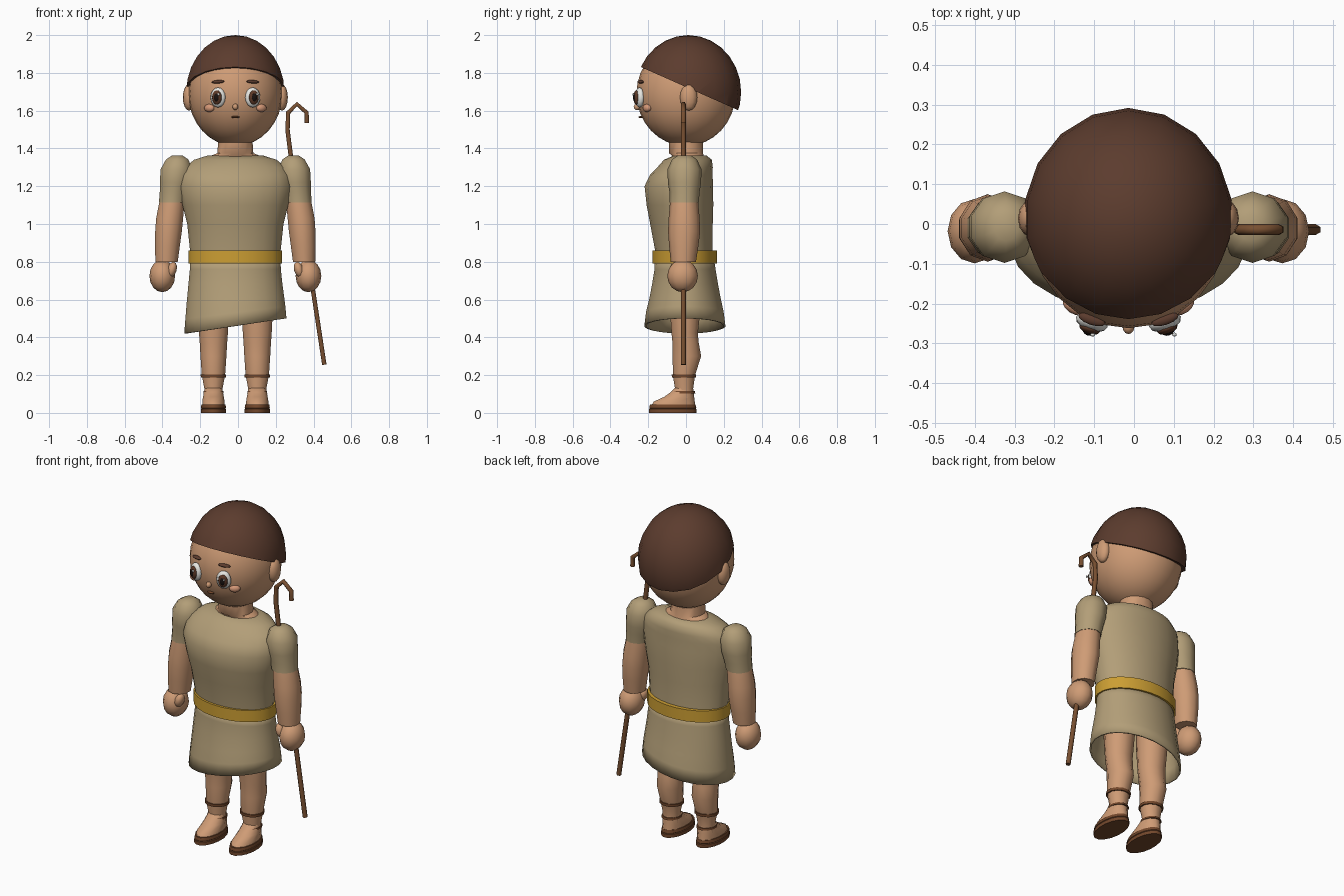
import bpy, bmesh, math
from mathutils import Vector

if "Cube" in bpy.data.objects:
    bpy.data.objects.remove(bpy.data.objects["Cube"])

X0 = -0.014  # the body's centre line


def mat(name, r, g, b):
    m = bpy.data.materials.new(name)
    m.diffuse_color = [((c + 0.055) / 1.055) ** 2.4 for c in (r, g, b)] + [1]
    m.use_nodes = True
    m.node_tree.nodes["Principled BSDF"].inputs["Base Color"].default_value = m.diffuse_color
    return m


SKIN = mat("skin", .81, .61, .46)
CLOTH = mat("tan_cloth", .70, .62, .47)
HAIR = mat("dark_brown_hair", .36, .235, .18)
GOLD = mat("gold", .80, .62, .20)
LEATHER = mat("leather", .45, .28, .17)
WOOD = mat("wood", .47, .31, .19)
WHITE = mat("eye_white", .92, .92, .90)
IRIS = mat("iris_brown", .36, .22, .15)
BLACK = mat("pupil_black", .10, .07, .06)
BLUSH = mat("blush", .84, .60, .47)


def finish(name, bm, material, angle=50):
    bmesh.ops.recalc_face_normals(bm, faces=bm.faces)
    me = bpy.data.meshes.new(name)
    bm.to_mesh(me)
    bm.free()
    me.materials.append(material)
    ob = bpy.data.objects.new(name, me)
    bpy.context.collection.objects.link(ob)
    bpy.ops.object.select_all(action='DESELECT')
    ob.select_set(True)
    bpy.context.view_layer.objects.active = ob
    bpy.ops.object.shade_smooth_by_angle(angle=math.radians(angle))
    return ob


def loft(name, rings, material, n=16, caps=True, shear=None, angle=50):
    """Stack of ellipses: (z, centre x, centre y, radius x, radius y)."""
    bm = bmesh.new()
    loops = []
    for z, cx, cy, rx, ry in rings:
        loop = []
        for i in range(n):
            a = 2 * math.pi * (i + .5) / n
            x = cx + rx * math.cos(a)
            dz = shear(x, z) if shear else 0
            loop.append(bm.verts.new((x, cy + ry * math.sin(a), z + dz)))
        loops.append(loop)
    for a, b in zip(loops, loops[1:]):
        for i in range(n):
            j = (i + 1) % n
            bm.faces.new((a[i], a[j], b[j], b[i]))
    if caps:
        bm.faces.new(loops[0])
        bm.faces.new(loops[-1])
    return finish(name, bm, material, angle)


def ball(name, loc, size, material, yaw=0, roll=0, u=12, v=8):
    bm = bmesh.new()
    bmesh.ops.create_uvsphere(bm, u_segments=u, v_segments=v, radius=1)
    bmesh.ops.scale(bm, vec=size, verts=bm.verts)
    ob = finish(name, bm, material, 60)
    ob.location = loc
    ob.rotation_euler = (0, roll, yaw)
    return ob


# Head, and a hair cap cut off along a slope
ball("head", (X0, 0, 1.69), (.249, .262, .277), SKIN, u=24, v=16)
bm = bmesh.new()
bmesh.ops.create_uvsphere(bm, u_segments=18, v_segments=14, radius=1)
bmesh.ops.scale(bm, vec=(.264, .28, .302), verts=bm.verts)
bmesh.ops.translate(bm, vec=(X0, .012, 1.698), verts=bm.verts)
cut = bmesh.ops.bisect_plane(bm, geom=bm.verts[:] + bm.edges[:] + bm.faces[:],
                             plane_co=(0, 0, 1.725), plane_no=(0, .235, .53), clear_inner=True)
bmesh.ops.holes_fill(bm, edges=[e for e in bm.edges if e.is_boundary], sides=0)
finish("hair", bm, HAIR)

# Face
for s, side in ((-1, "left"), (1, "right")):
    yaw = .32 * s
    out = Vector((math.sin(yaw), -math.cos(yaw), 0))
    eye = Vector((X0 + .092 * s, -.246, 1.67))
    ball(side + "_eye_white", eye, (.042, .024, .053), WHITE, yaw)
    ball(side + "_iris", eye + out * .018, (.027, .014, .038), IRIS, yaw)
    ball(side + "_pupil", eye + out * .026, (.015, .010, .022), BLACK, yaw)
    ball(side + "_eye_glint", eye + out * .034 + Vector((.013, 0, .016)),
         (.006, .005, .007), WHITE, u=8, v=6)
    ball(side + "_brow", (X0 + .092 * s, -.240, 1.753), (.036, .014, .009), HAIR, yaw, .06 * s)
    ball(side + "_cheek", (X0 + .138 * s, -.207, 1.614), (.031, .018, .021), BLUSH, .6 * s)
    ball(side + "_ear", (X0 + .246 * s, .014, 1.67), (.032, .046, .07), SKIN)
ball("nose", (X0, -.258, 1.62), (.015, .019, .017), SKIN)
ball("mouth", (X0, -.239, 1.566), (.022, .012, .006), LEATHER)

# Neck, flared onto the shoulders
loft("neck", [(1.34, X0, .012, .14, .085), (1.362, X0, .01, .13, .085),
              (1.375, X0, 0, .097, .092), (1.45, X0, 0, .092, .09)], SKIN)

# Tunic body
loft("tunic_body", [
    (1.362, X0, .022, .15, .088), (1.34, X0, .01, .22, .128), (1.30, X0, -.005, .272, .148),
    (1.26, X0, -.025, .292, .167), (1.20, X0, -.038, .300, .183), (1.10, X0, -.032, .282, .178),
    (1.00, X0, -.024, .257, .167), (.86, X0, -.012, .242, .153), (.77, X0, -.006, .236, .153),
], CLOTH, n=24)

# Open skirt with a slanted hem
skirt = loft("tunic_skirt", [
    (.81, X0, -.008, .236, .153), (.76, X0, -.005, .238, .158), (.68, X0, -.005, .246, .171),
    (.60, X0, -.005, .255, .186), (.53, X0, -.006, .262, .202), (.46, X0, -.006, .268, .211),
], CLOTH, n=24, caps=False, shear=lambda x, z: .15 * (x - X0) * min(1, max(0, (.7 - z) / .2)))
thick = skirt.modifiers.new("thickness", 'SOLIDIFY')
thick.thickness = .01
thick.offset = 0

loft("belt", [(.79, X0, -.007, .25, .172), (.86, X0, -.007, .25, .172)], GOLD, n=24)

# Arms
for s, side in ((-1, "left"), (1, "right")):
    def limb(name, rows, material, n=10):
        loft(side + name, [(z, X0 + s * x, y, rx, ry) for z, x, y, rx, ry in rows], material, n)

    limb("_sleeve", [(1.362, .308, -.008, .03, .035), (1.342, .308, -.008, .062, .066),
                     (1.29, .312, -.008, .088, .09), (1.22, .318, -.008, .086, .088),
                     (1.17, .326, -.008, .078, .080), (1.115, .334, -.010, .074, .078)], CLOTH)
    limb("_forearm", [(1.16, .33, -.010, .066, .07), (1.10, .338, -.010, .071, .076),
                      (1.03, .348, -.010, .075, .082), (.96, .354, -.010, .074, .085),
                      (.88, .360, -.012, .069, .077), (.80, .364, -.014, .062, .067)], SKIN)
    ball(side + "_hand", (X0 + .387 * s, -.018, .725), (.068, .081, .086), SKIN)
    ball(side + "_thumb", (X0 + .336 * s, -.055, .758), (.025, .032, .042), SKIN, 0, -.3 * s)

    # Legs, feet and sandals
    c = .116
    limb("_leg", [(.76, c, 0, .09, .09), (.56, c, -.004, .086, .085), (.42, c, -.007, .079, .072),
                  (.37, c, -.002, .075, .072), (.30, c, .005, .071, .078),
                  (.20, c, -.011, .064, .061), (.13, c, -.010, .050, .050),
                  (.08, c, -.010, .05, .052)], SKIN, 12)
    limb("_foot", [(.035, c, -.068, .061, .122), (.06, c, -.062, .061, .112),
                   (.085, c, -.036, .057, .082), (.11, c, -.02, .052, .063),
                   (.135, c, -.010, .047, .047)], SKIN, 12)
    limb("_sandal_sole", [(0, c, -.07, .068, .129), (.02, c, -.07, .068, .129),
                          (.023, c, -.07, .064, .124), (.026, c, -.07, .068, .127),
                          (.044, c, -.07, .065, .123)], LEATHER, 16)
    limb("_shin_strap", [(.187, c, -.011, .069, .066), (.203, c, -.011, .070, .067)], LEATHER, 12)
    limb("_ankle_strap", [(.103, c, -.014, .055, .066), (.115, c, -.014, .054, .063)], LEATHER, 12)

# Crook staff swept along a path
path = [(.457, .255), (.397, .65), (.335, 1.0), (.279, 1.365), (.262, 1.50),
        (.266, 1.59), (.312, 1.635), (.363, 1.59), (.365, 1.535)]
cu = bpy.data.curves.new("staff", 'CURVE')
cu.dimensions = '3D'
cu.bevel_depth = .0135
cu.bevel_resolution = 1
cu.use_fill_caps = True
sp = cu.splines.new('POLY')
sp.points.add(len(path) - 1)
for p, (x, z) in zip(sp.points, path):
    p.co = (x, -.014, z, 1)
cu.materials.append(WOOD)
bpy.context.collection.objects.link(bpy.data.objects.new("staff", cu))
